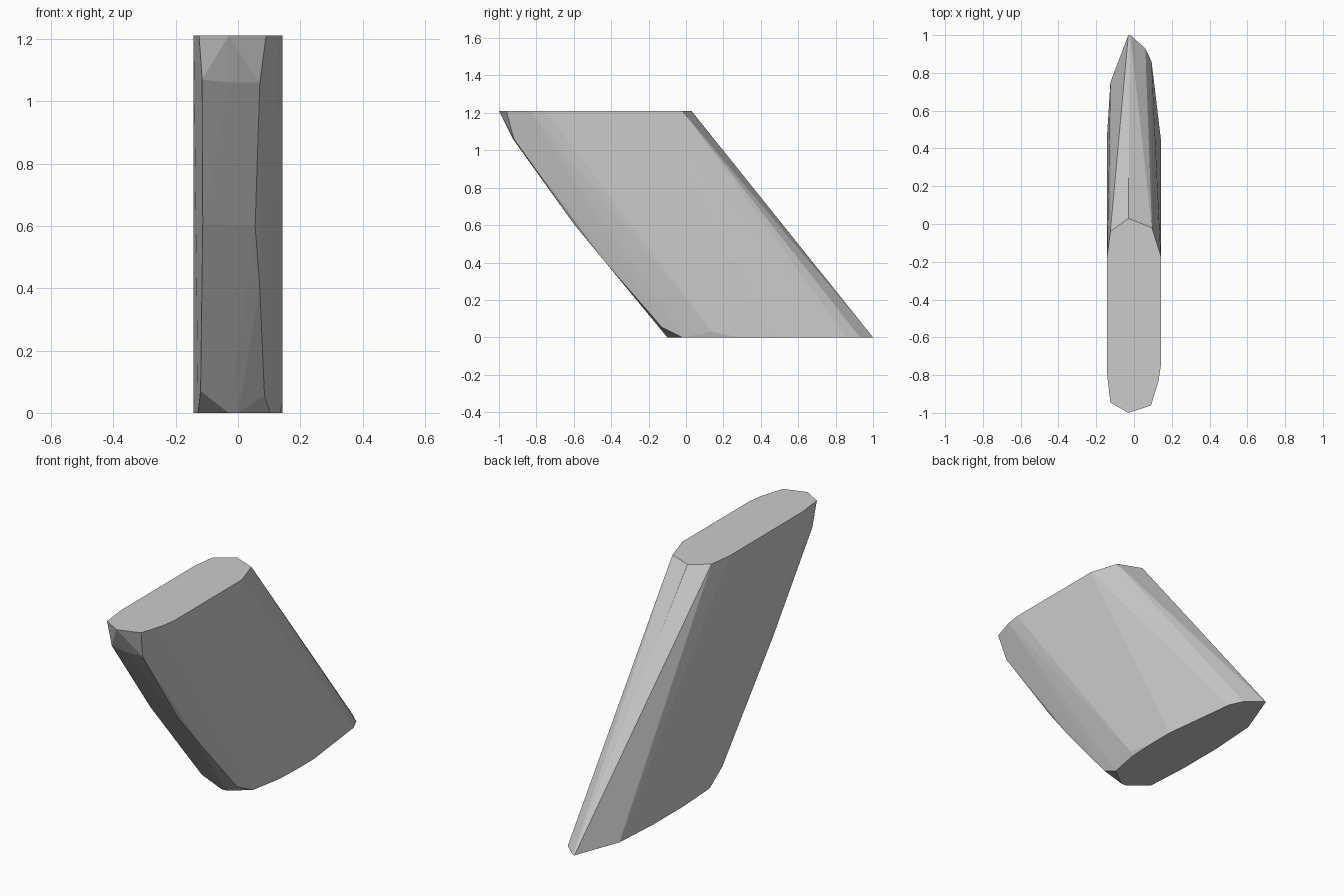
import bpy, bmesh, math

if "Cube" in bpy.data.objects:
    bpy.data.objects.remove(bpy.data.objects["Cube"])

H, W = 1.21, 0.142

# Outline of the top face (x, y)
top = [(-0.03, -1.0), (0.09, -0.96), (0.13, -0.83), (W, -0.75), (W, -0.17),
       (0.095, -0.02), (-0.03, 0.03), (-0.125, -0.04), (-W, -0.17),
       (-W, -0.8), (-0.125, -0.945)]

# Outline of the bottom face (x, y)
bottom = [(-0.03, -0.1), (0.0, -0.1), (0.103, -0.02), (0.135, 0.15), (W, 0.28),
          (W, 0.45), (0.093, 0.86), (0.06, 0.93), (-0.02, 1.0), (-0.03, 1.0),
          (-0.125, 0.75), (-W, 0.48), (-W, 0.22), (-0.128, -0.02)]

# Chipped corners along the sloping front edge (x, y, z)
front = [(-0.115, -0.92, 1.07), (-0.03, -0.925, 1.06), (0.07, -0.92, 1.06),
         (-0.113, -0.59, 0.61), (0.055, -0.595, 0.6), (0.07, -0.43, 0.4),
         (-0.12, -0.14, 0.07), (0.085, -0.13, 0.055),
         (W, 0.14, 0.03), (-W, 0.14, 0.04)]

# Leaning faceted slab wrapped around the outlines
bm = bmesh.new()
for p in [(x, y, H) for x, y in top] + [(x, y, 0) for x, y in bottom] + front:
    bm.verts.new(p)
res = bmesh.ops.convex_hull(bm, input=bm.verts)
loose = [v for v in bm.verts if not v.link_faces]
bmesh.ops.delete(bm, geom=loose, context='VERTS')
bmesh.ops.dissolve_limit(bm, angle_limit=math.radians(0.5),
                         verts=bm.verts, edges=bm.edges)
bmesh.ops.recalc_face_normals(bm, faces=bm.faces)

mesh = bpy.data.meshes.new("leaning_slab")
bm.to_mesh(mesh)
bm.free()
slab = bpy.data.objects.new("leaning_slab", mesh)
bpy.context.collection.objects.link(slab)
